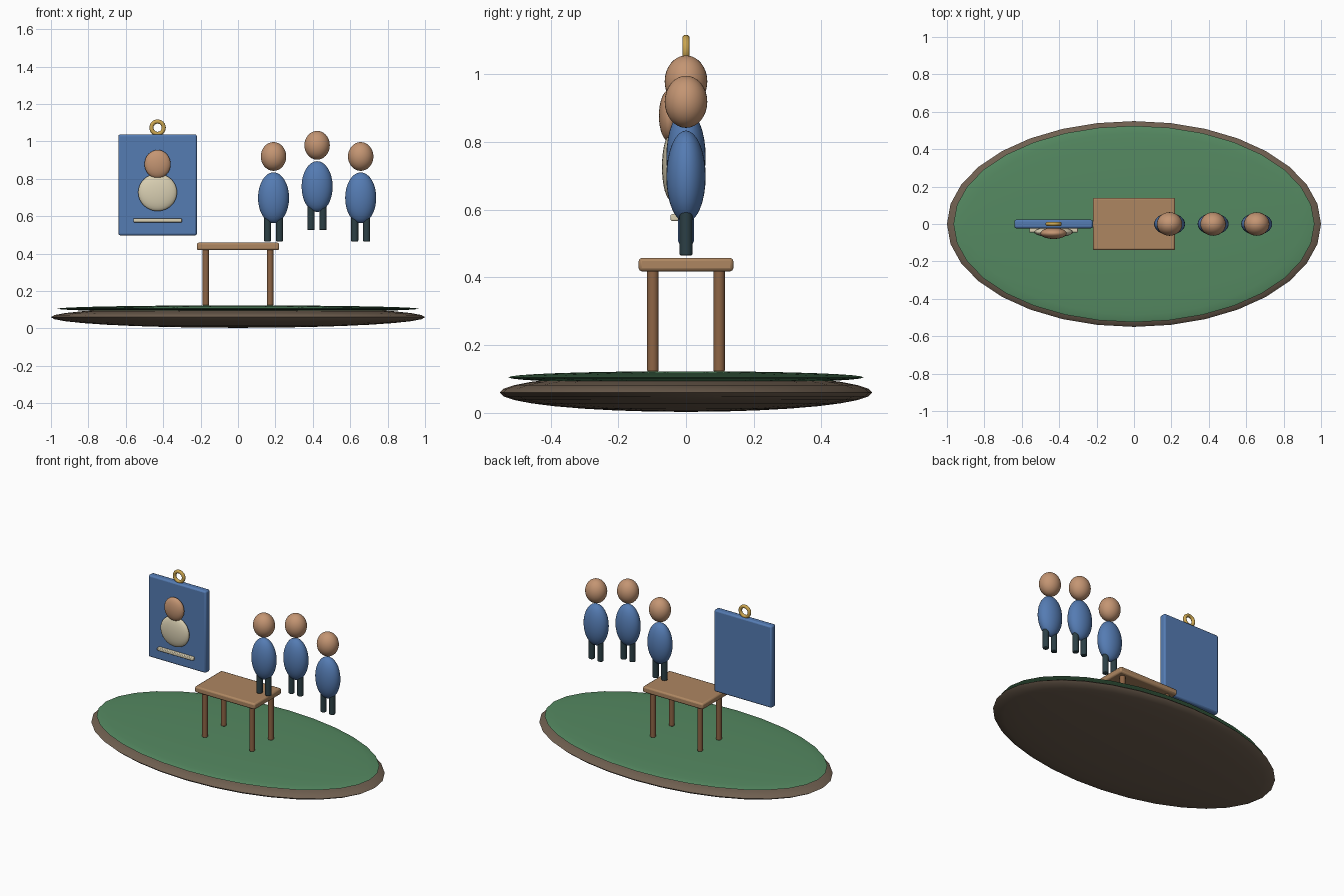
import bpy
from math import radians

if "Cube" in bpy.data.objects:
    bpy.data.objects.remove(bpy.data.objects["Cube"])


def material(name, rgb):
    m = bpy.data.materials.new(name)
    m.diffuse_color = (*rgb, 1)
    m.use_nodes = True
    m.node_tree.nodes["Principled BSDF"].inputs["Base Color"].default_value = m.diffuse_color
    return m


BROWN = material("earth", (0.16, 0.115, 0.08))
GREEN = material("grass", (0.09, 0.25, 0.12))
WOOD = material("wood", (0.42, 0.24, 0.12))
DARK_WOOD = material("dark wood", (0.27, 0.13, 0.06))
BLUE = material("blue", (0.09, 0.2, 0.45))
SKIN = material("skin", (0.55, 0.3, 0.17))
CREAM = material("cream", (0.7, 0.63, 0.45))
GOLD = material("gold", (0.6, 0.38, 0.08))
DARK = material("trousers", (0.025, 0.05, 0.06))


def finish(name, mat, bevel=0):
    ob = bpy.context.object
    ob.name = name
    ob.data.materials.append(mat)
    bpy.ops.object.transform_apply(location=False, rotation=True, scale=True)
    if bevel:
        mod = ob.modifiers.new("bevel", 'BEVEL')
        mod.width = bevel
        mod.segments = 2
    bpy.ops.object.shade_smooth_by_angle(angle=radians(35))
    return ob


def ball(name, loc, radii, mat):
    bpy.ops.mesh.primitive_uv_sphere_add(segments=32, ring_count=16, location=loc)
    bpy.context.object.scale = radii
    return finish(name, mat)


def box(name, loc, size, mat, bevel):
    bpy.ops.mesh.primitive_cube_add(size=1, location=loc)
    bpy.context.object.scale = size
    return finish(name, mat, bevel)


def post(name, x, y, z0, z1, r, mat, bevel=0.004):
    bpy.ops.mesh.primitive_cylinder_add(vertices=20, radius=r, depth=z1 - z0,
                                        location=(x, y, (z0 + z1) / 2))
    return finish(name, mat, bevel)


# Oval ground: earth below, thin grass layer above
ball("earth_base", (0, 0, 0.06), (1.0, 0.55, 0.057), BROWN)
ball("grass_layer", (0, 0, 0.105), (0.965, 0.525, 0.018), GREEN)

# Table
box("table_top", (0, 0, 0.438), (0.44, 0.28, 0.04), WOOD, 0.01)
for sx in (-1, 1):
    for sy in (-1, 1):
        post("table_leg", sx * 0.172, sy * 0.098, 0.122, 0.425, 0.017, DARK_WOOD)

# Hanging portrait card
CX = -0.43
box("card_panel", (CX, 0, 0.767), (0.42, 0.046, 0.54), BLUE, 0.01)
ball("card_bust", (CX, -0.043, 0.727), (0.104, 0.028, 0.1), CREAM)
ball("card_head", (CX, -0.05, 0.878), (0.07, 0.03, 0.076), SKIN)
box("card_bar", (CX, -0.033, 0.577), (0.26, 0.025, 0.02), CREAM, 0.004)
bpy.ops.mesh.primitive_torus_add(major_radius=0.033, minor_radius=0.011,
                                 major_segments=32, minor_segments=12,
                                 location=(CX, 0, 1.073), rotation=(radians(90), 0, 0))
finish("card_ring", GOLD)

# Row of three figures, the middle one raised
for x, dz in ((0.19, 0), (0.423, 0.06), (0.656, 0)):
    ball("figure_head", (x, 0, 0.919 + dz), (0.068, 0.063, 0.077), SKIN)
    ball("figure_body", (x, 0, 0.698 + dz), (0.083, 0.058, 0.136), BLUE)
    for s in (-1, 1):
        post("figure_leg", x + s * 0.032, 0, 0.465 + dz, 0.61 + dz, 0.019, DARK)
